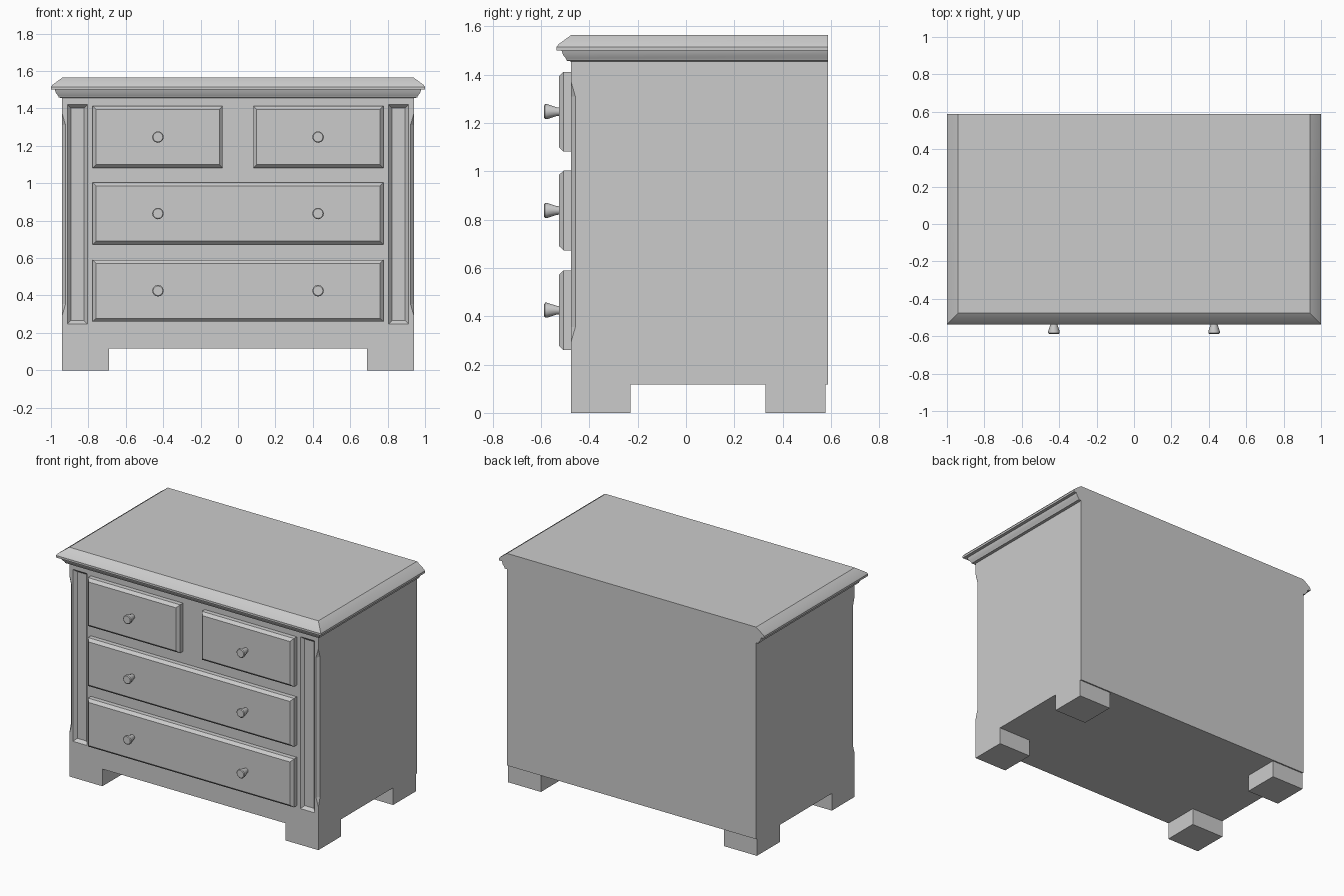
import bpy, bmesh, math
from mathutils import Matrix

cube = bpy.data.objects.get("Cube")
if cube:
    bpy.data.objects.remove(cube, do_unlink=True)

GREY = (0.6, 0.6, 0.6, 1.0)
mat = bpy.data.materials.new("plain grey")
mat.use_nodes = True
mat.diffuse_color = GREY
mat.node_tree.nodes["Principled BSDF"].inputs["Base Color"].default_value = GREY

W, FRONT, BACK = 0.94, -0.476, 0.587      # carcass half width, front and back
FOOT, BODY_TOP = 0.117, 1.458


def loft(name, rings):
    """Join rings of points into a closed solid."""
    bm = bmesh.new()
    loops = [[bm.verts.new(p) for p in ring] for ring in rings]
    n = len(loops[0])
    for a, b in zip(loops, loops[1:]):
        for i in range(n):
            j = (i + 1) % n
            bm.faces.new((a[i], a[j], b[j], b[i]))
    bm.faces.new(loops[0])
    bm.faces.new(loops[-1])
    bmesh.ops.recalc_face_normals(bm, faces=bm.faces)
    mesh = bpy.data.meshes.new(name)
    bm.to_mesh(mesh)
    bm.free()
    mesh.materials.append(mat)
    obj = bpy.data.objects.new(name, mesh)
    bpy.context.collection.objects.link(obj)
    return obj


def rect_z(x0, x1, y0, y1, z):
    return [(x0, y0, z), (x1, y0, z), (x1, y1, z), (x0, y1, z)]


def rect_y(x0, x1, z0, z1, y, inset=0.0):
    x0, x1, z0, z1 = x0 + inset, x1 - inset, z0 + inset, z1 - inset
    return [(x0, y, z0), (x1, y, z0), (x1, y, z1), (x0, y, z1)]


def box(name, x0, x1, y0, y1, z0, z1):
    return loft(name, [rect_z(x0, x1, y0, y1, z) for z in (z0, z1)])


def smooth(obj, angle):
    bpy.ops.object.select_all(action='DESELECT')
    obj.select_set(True)
    bpy.context.view_layer.objects.active = obj
    bpy.ops.object.shade_smooth_by_angle(angle=math.radians(angle))


def cut(target, cutter):
    mod = target.modifiers.new("cut", 'BOOLEAN')
    mod.operation = 'DIFFERENCE'
    mod.solver = 'EXACT'
    mod.object = cutter
    bpy.context.view_layer.objects.active = target
    bpy.ops.object.modifier_apply(modifier=mod.name)
    bpy.data.objects.remove(cutter, do_unlink=True)


# Carcass with four feet left by two crossing cuts
carcass = box("carcass", -W, W, FRONT, BACK, 0, BODY_TOP)
cut(carcass, box("cutter", -0.69, 0.69, -2, 2, -1, FOOT))
cut(carcass, box("cutter", -2, 2, -0.23, 0.33, -1, FOOT))
cut(carcass, box("cutter", -2, 2, 0.578, 2, -1, FOOT))

for side in (-1, 1):
    # Recessed pilaster panel
    x0, x1 = sorted((side * 0.805, side * 0.912))
    cut(carcass, loft("cutter", [
        rect_y(x0, x1, 0.247, 1.42, FRONT - 0.02, -0.018),
        rect_y(x0, x1, 0.247, 1.42, FRONT + 0.02, 0.018)]))
    # Stopped chamfer on the front corner
    spindle = []
    for z, r in ((0.295, 0.0005), (0.355, 0.018), (1.31, 0.018), (1.37, 0.0005)):
        cx = side * W
        spindle.append([(cx - r, FRONT, z), (cx, FRONT - r, z),
                        (cx + r, FRONT, z), (cx, FRONT + r, z)])
    cut(carcass, loft("cutter", spindle))

# Moulded top, overhanging the front and both sides
moulding = [(0, 1.455), (0.018, 1.458), (0.022, 1.468), (0.033, 1.482),
            (0.039, 1.5), (0.06, 1.501), (0.06, 1.515), (0.052, 1.526),
            (0, 1.564)]
top = loft("moulded_top", [rect_z(-W - o, W + o, FRONT - o, BACK, z)
                           for o, z in moulding])
smooth(top, 35)

# Drawers with bevelled fronts, and knobs
knob_profile = [(0.017, -0.52), (0.018, -0.535), (0.031, -0.575),
                (0.031, -0.583), (0.026, -0.587)]


def drawer(name, x0, x1, zc, knob_xs):
    z0, z1 = zc - 0.165, zc + 0.165
    loft(name, [rect_y(x0, x1, z0, z1, FRONT + 0.01),
                rect_y(x0, x1, z0, z1, -0.507),
                rect_y(x0, x1, z0, z1, -0.526, 0.018)])
    for i, kx in enumerate(knob_xs):
        rings = []
        for r, y in knob_profile:
            rings.append([(kx + r * math.cos(t * math.tau / 12), y,
                           zc + r * math.sin(t * math.tau / 12))
                          for t in range(12)])
        smooth(loft(f"{name}_knob_{i + 1}", rings), 35)


KNOB = 0.428
drawer("top_right_drawer", -0.777, -0.082, 1.247, [-KNOB])
drawer("top_left_drawer", 0.082, 0.777, 1.247, [KNOB])
drawer("middle_drawer", -0.777, 0.777, 0.838, [-KNOB, KNOB])
drawer("bottom_drawer", -0.777, 0.777, 0.425, [-KNOB, KNOB])
